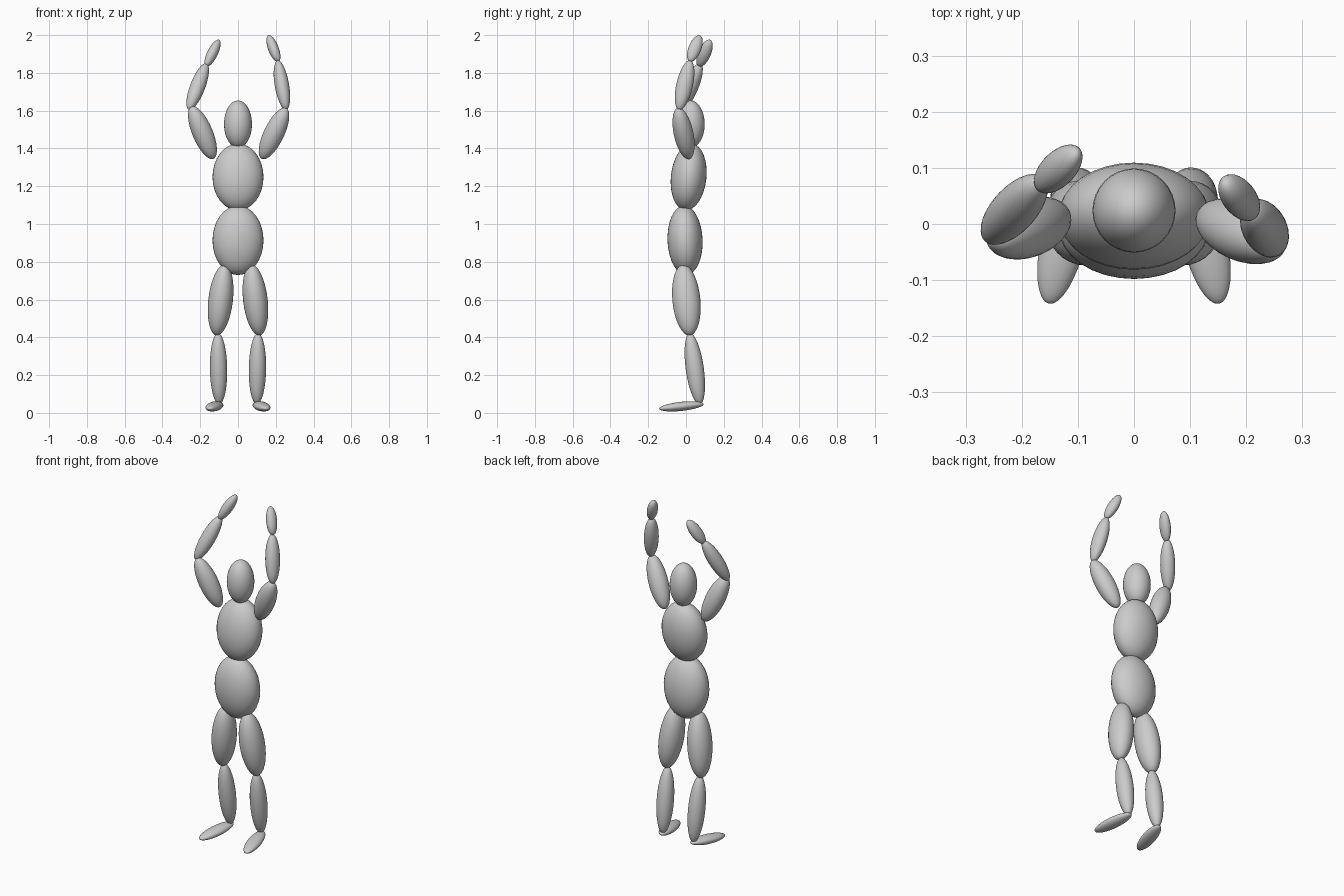
import bpy
from mathutils import Matrix, Vector


def ellipsoid(name, a, b, rx, ry):
    """Smooth ellipsoid whose long axis runs from point a to point b."""
    a, b = Vector(a), Vector(b)
    z = (b - a).normalized()
    y = z.cross(Vector((1, 0, 0))).normalized()
    x = y.cross(z)
    rot = Matrix((x, y, z)).transposed().to_4x4()
    size = Matrix.Diagonal((rx, ry, (b - a).length / 2, 1))
    bpy.ops.mesh.primitive_uv_sphere_add(segments=32, ring_count=16)
    ob = bpy.context.object
    ob.name = name
    ob.data.transform(rot @ size)
    ob.location = (a + b) / 2
    bpy.ops.object.shade_smooth()
    return ob


# Trunk and head
ellipsoid("pelvis", (0, 0.002, 0.73), (0, -0.012, 1.097), 0.135, 0.093)
ellipsoid("chest", (0, -0.005, 1.072), (0, 0.033, 1.425), 0.135, 0.094)
ellipsoid("head", (0, 0.024, 1.403), (0, 0.024, 1.654), 0.074, 0.075)

# Legs, mirrored
for side, s in (("right", -1), ("left", 1)):
    ellipsoid(side + "_thigh", (s * 0.07, -0.016, 0.785), (s * 0.114, 0.02, 0.41), 0.065, 0.074)
    ellipsoid(side + "_shin", (s * 0.106, 0.02, 0.422), (s * 0.1, 0.073, 0.045), 0.046, 0.048)
    ellipsoid(side + "_foot", (s * 0.098, 0.093, 0.047), (s * 0.152, -0.142, 0.022), 0.04, 0.024)

# Raised arms, each posed differently
ellipsoid("right_upper_arm", (-0.13, 0.016, 1.345), (-0.246, -0.03, 1.622), 0.054, 0.052)
ellipsoid("right_forearm", (-0.26, -0.025, 1.605), (-0.167, 0.077, 1.85), 0.04, 0.04)
ellipsoid("right_hand", (-0.17, 0.068, 1.834), (-0.1, 0.128, 1.974), 0.028, 0.034)
ellipsoid("left_upper_arm", (0.126, 0.016, 1.345), (0.255, -0.042, 1.614), 0.054, 0.052)
ellipsoid("left_forearm", (0.255, -0.037, 1.604), (0.21, 0.022, 1.866), 0.038, 0.044)
ellipsoid("left_hand", (0.214, 0.02, 1.86), (0.161, 0.074, 1.998), 0.028, 0.034)
